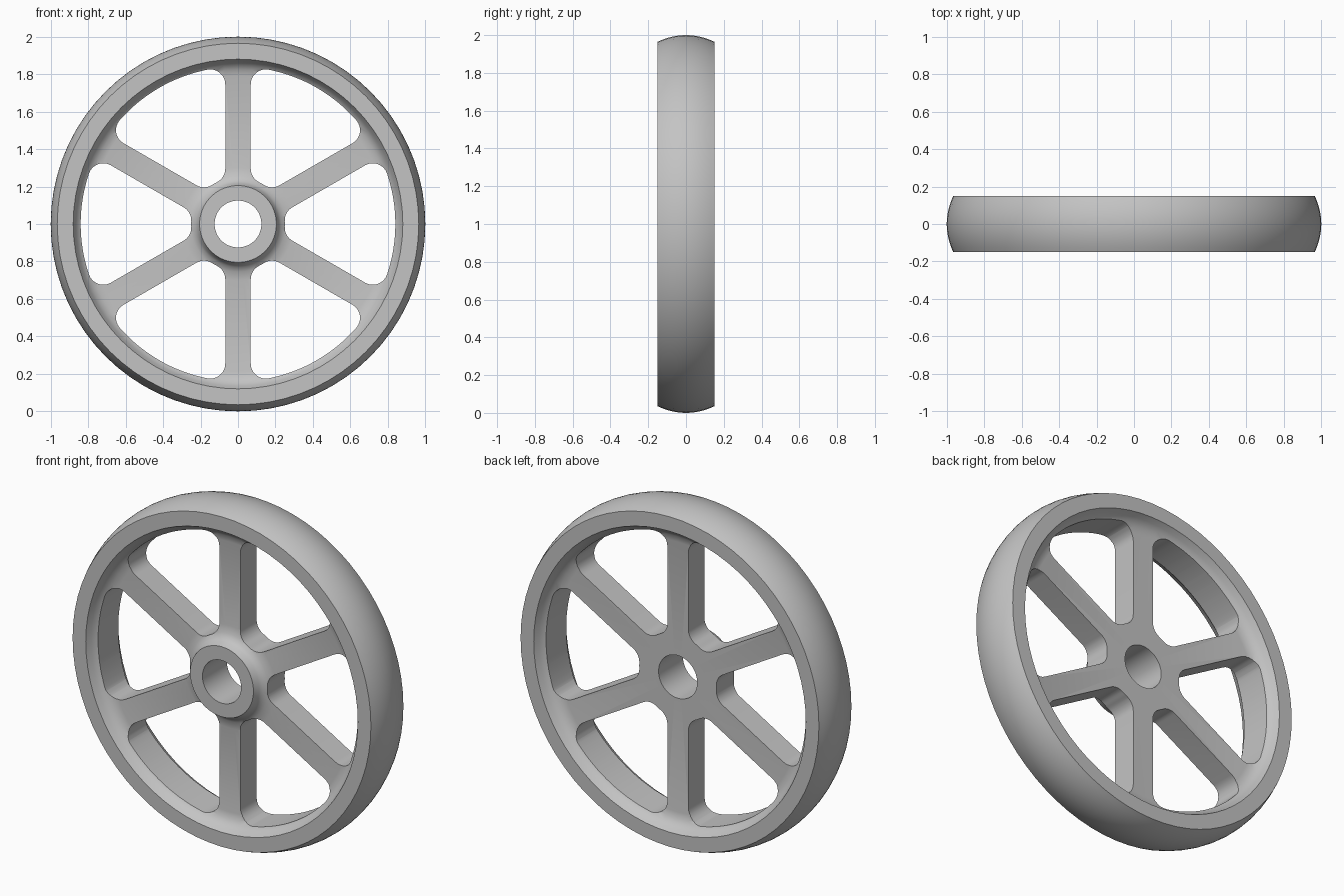
import bpy, bmesh
from math import sin, cos, sqrt, atan2, radians, pi
from mathutils import Matrix, Vector

cube = bpy.data.objects.get("Cube")
if cube:
    bpy.data.objects.remove(cube)

grey = bpy.data.materials.new("cast_grey")
grey.use_nodes = True
color = (0.55, 0.55, 0.55, 1)
grey.diffuse_color = color
grey.node_tree.nodes["Principled BSDF"].inputs["Base Color"].default_value = color

SEGMENTS = 72
HALF_WIDTH, HALF_WEB = 0.15, 0.075
SPOKES, SPOKE_HALF = 6, 0.068
WINDOW_IN, WINDOW_OUT, FILLET = 0.25, 0.84, 0.08


def add_object(name, bm):
    bmesh.ops.recalc_face_normals(bm, faces=bm.faces)
    mesh = bpy.data.meshes.new(name)
    bm.to_mesh(mesh)
    bm.free()
    obj = bpy.data.objects.new(name, mesh)
    bpy.context.collection.objects.link(obj)
    obj.location.z = 1
    mesh.materials.append(grey)
    return obj


def wheel_profile():
    """Closed half section as (radius, y): bore, hub, web, rim and crowned tread."""
    hub = [(0.125, -HALF_WIDTH), (0.205, -HALF_WIDTH), (0.217, -0.115),
           (0.23, -0.098), (0.255, -0.083), (0.30, -HALF_WEB)]
    rim = [(0.79, -HALF_WEB), (0.825, -0.083), (0.85, -0.1),
           (0.865, -0.12), (0.88, -HALF_WIDTH)]
    tread = []
    for i in range(13):
        y = HALF_WIDTH * (i / 6 - 1)
        tread.append((1 - 0.035 * (y / HALF_WIDTH) ** 2, y))
    back_rim = [(r, -y) for r, y in reversed(rim)]
    return hub + rim + tread + back_rim + [(0.125, HALF_WEB)]


def arc(center, radius, start, end, steps):
    return [center + radius * Vector((cos(a), sin(a)))
            for a in (start + (end - start) * i / steps for i in range(steps + 1))]


def window_outline():
    """Rounded opening centred on +x, between two spokes."""
    half = pi / SPOKES
    side = SPOKE_HALF + FILLET

    def fillet_center(radius):
        along = sqrt(radius ** 2 - side ** 2)
        angle = half - atan2(side, along)
        return radius * Vector((cos(angle), sin(angle))), angle

    c_in, a_in = fillet_center(WINDOW_IN + FILLET)
    c_out, a_out = fillet_center(WINDOW_OUT - FILLET)
    origin = Vector((0, 0))
    upper = arc(origin, WINDOW_OUT, 0, a_out, 8)[:-1]
    upper += arc(c_out, FILLET, a_out, half + pi / 2, 8)
    upper += arc(c_in, FILLET, half + pi / 2, a_in + pi, 8)
    upper += arc(origin, WINDOW_IN, a_in, 0, 3)[1:]
    lower = [Vector((p.x, -p.y)) for p in reversed(upper[1:-1])]
    return upper + lower


# Wheel body: section turned around the y axis
bm = bmesh.new()
ring = [bm.verts.new((r, y, 0)) for r, y in wheel_profile()]
edges = [bm.edges.new((a, b)) for a, b in zip(ring, ring[1:] + ring[:1])]
bmesh.ops.spin(bm, geom=ring + edges, cent=(0, 0, 0), axis=(0, 1, 0),
               angle=2 * pi, steps=SEGMENTS, use_merge=True)
bmesh.ops.remove_doubles(bm, verts=bm.verts, dist=0.0001)
wheel = add_object("spoked_wheel", bm)

# Openings between the spokes
bm = bmesh.new()
for k in range(SPOKES):
    turn = Matrix.Rotation(radians(60 * k), 3, 'Y')
    face = bm.faces.new([bm.verts.new(turn @ Vector((p.x, -0.3, p.y)))
                         for p in window_outline()])
    out = bmesh.ops.extrude_face_region(bm, geom=[face])
    moved = [v for v in out["geom"] if isinstance(v, bmesh.types.BMVert)]
    bmesh.ops.translate(bm, verts=moved, vec=(0, 0.6, 0))
cutter = add_object("window_cutter", bm)
cutter.hide_render = True

# Cut the openings, then shade
bpy.context.view_layer.update()
bpy.ops.object.select_all(action='DESELECT')
wheel.select_set(True)
bpy.context.view_layer.objects.active = wheel
cut = wheel.modifiers.new("windows", 'BOOLEAN')
cut.operation, cut.solver, cut.object = 'DIFFERENCE', 'EXACT', cutter
bpy.ops.object.modifier_apply(modifier=cut.name)
bpy.data.objects.remove(cutter)
bpy.ops.object.shade_smooth_by_angle(angle=radians(32))
